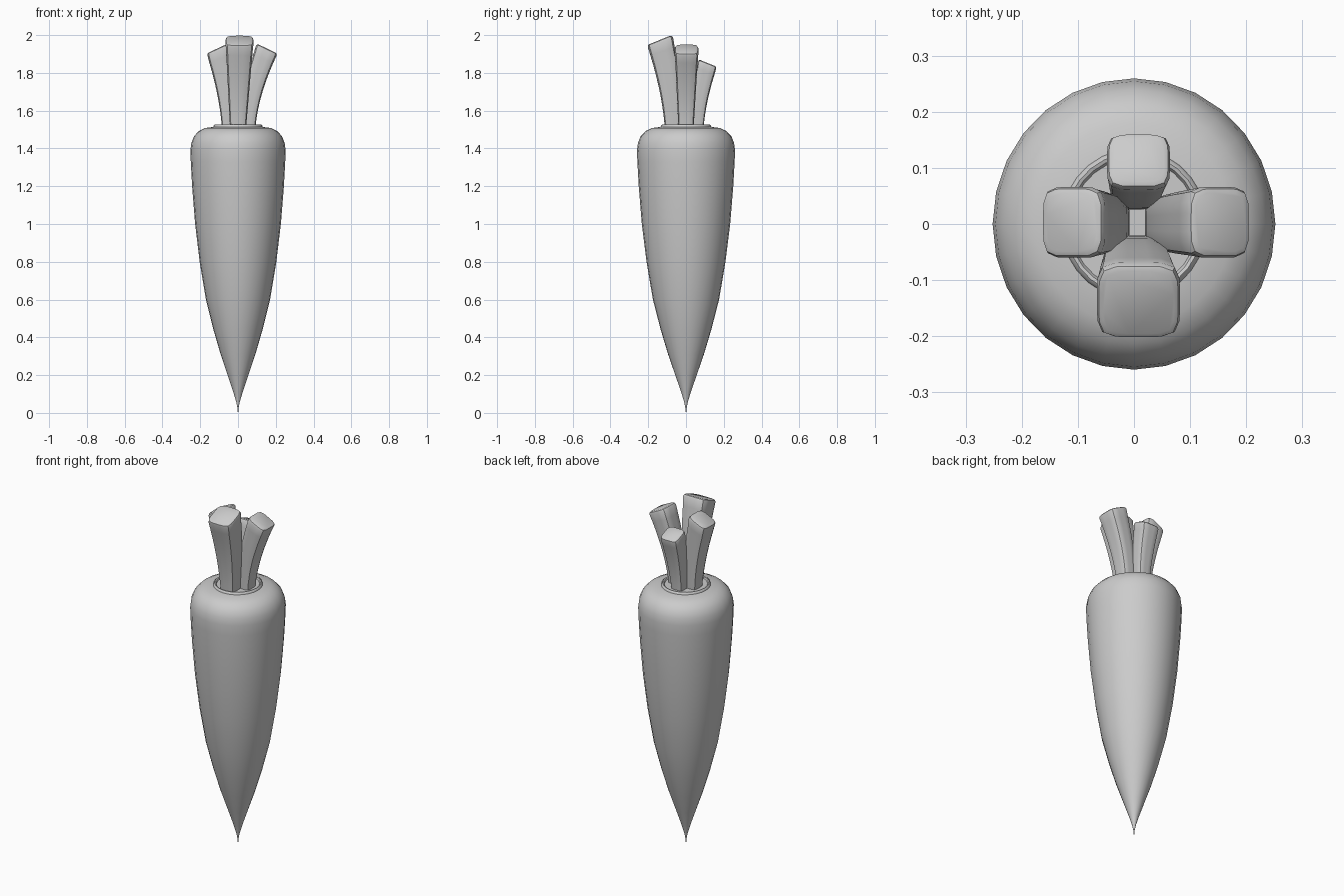
import bpy, bmesh, math
from mathutils import Vector

if "Cube" in bpy.data.objects:
    bpy.data.objects.remove(bpy.data.objects["Cube"])

grey = bpy.data.materials.new("plain grey")
grey.diffuse_color = (0.6, 0.6, 0.6, 1)
grey.use_nodes = True
grey.node_tree.nodes["Principled BSDF"].inputs["Base Color"].default_value = grey.diffuse_color


def loft(name, rings):
    """Skin a list of equally sized point rings and cap both ends."""
    bm = bmesh.new()
    loops = [[bm.verts.new(p) for p in ring] for ring in rings]
    n = len(loops[0])
    for a, b in zip(loops, loops[1:]):
        for i in range(n):
            j = (i + 1) % n
            bm.faces.new((a[i], a[j], b[j], b[i]))
    bm.faces.new(loops[0][::-1])
    bm.faces.new(loops[-1])
    bmesh.ops.recalc_face_normals(bm, faces=bm.faces[:])
    mesh = bpy.data.meshes.new(name)
    bm.to_mesh(mesh)
    bm.free()
    mesh.materials.append(grey)
    ob = bpy.data.objects.new(name, mesh)
    bpy.context.collection.objects.link(ob)
    bpy.ops.object.select_all(action='DESELECT')
    ob.select_set(True)
    bpy.context.view_layer.objects.active = ob
    bpy.ops.object.shade_smooth_by_angle(angle=math.radians(40))
    return ob


# Root: turned profile of (radius, height), with a low collar on top
profile = [(0.001, 0), (0.003, 0.025), (0.01, 0.06), (0.025, 0.11), (0.055, 0.2),
           (0.092, 0.31), (0.13, 0.44), (0.17, 0.6), (0.203, 0.8), (0.227, 1.0),
           (0.243, 1.2), (0.25, 1.33), (0.252, 1.39), (0.247, 1.43), (0.233, 1.465),
           (0.208, 1.492), (0.175, 1.508), (0.13, 1.514), (0.128, 1.522),
           (0.123, 1.526), (0.117, 1.524), (0.113, 1.517), (0.05, 1.517)]
N = 28
loft("root", [[(r * math.cos(2 * math.pi * i / N), 1.03 * r * math.sin(2 * math.pi * i / N), z)
               for i in range(N)] for r, z in profile])


# Stalks: rounded square section swept outward and flaring toward the cut end
def stalk(name, direction, shift, base, top, tilt):
    out = Vector((*direction, 0))
    side = Vector((-out.y, out.x, 0))
    up = Vector((0, 0, 1))
    off = Vector((*shift, 0))
    (r0, d0, w0), (r1, z1, d1, w1) = base, top
    z0, steps, n = 1.505, 8, 24
    rings = []

    def section(centre, ang, d, w):
        axis = out * math.cos(ang) - up * math.sin(ang)
        ring = []
        for i in range(n):
            a = 2 * math.pi * i / n
            c, s = math.cos(a), math.sin(a)
            k = (abs(c) ** 5 + abs(s) ** 5) ** -0.2
            ring.append(centre + axis * (c * k * d / 2) + side * (s * k * w / 2))
        rings.append(ring)

    end = out * r1 + up * z1 + off
    normal = out * math.sin(tilt) + up * math.cos(tilt)
    for s in range(steps + 1):
        t = s / steps
        c = out * (r0 + (r1 - r0) * t ** 1.8) + up * (z0 + (z1 - z0) * t) + off * t
        if s == steps:
            c = end - normal * 0.014
        section(c, tilt * t, d0 + (d1 - d0) * t, w0 + (w1 - w0) * t)
    # softened rim of the cut end
    section(end - normal * 0.004, tilt, d1 - 0.007, w1 - 0.007)
    section(end, tilt, d1 - 0.022, w1 - 0.022)
    loft(name, rings)


rad = math.radians
stalk("front_stalk", (0, -1), (0.008, 0), (0.067, 0.09, 0.085), (0.14, 1.974, 0.143, 0.148), rad(22))
stalk("back_stalk", (0, 1), (0.008, 0), (0.06, 0.066, 0.07), (0.115, 1.852, 0.106, 0.112), rad(22))
stalk("left_stalk", (-1, 0), (0, 0.003), (0.047, 0.076, 0.08), (0.112, 1.928, 0.121, 0.126), rad(25))
stalk("right_stalk", (1, 0), (0, 0.003), (0.056, 0.072, 0.08), (0.155, 1.928, 0.121, 0.126), rad(26))
